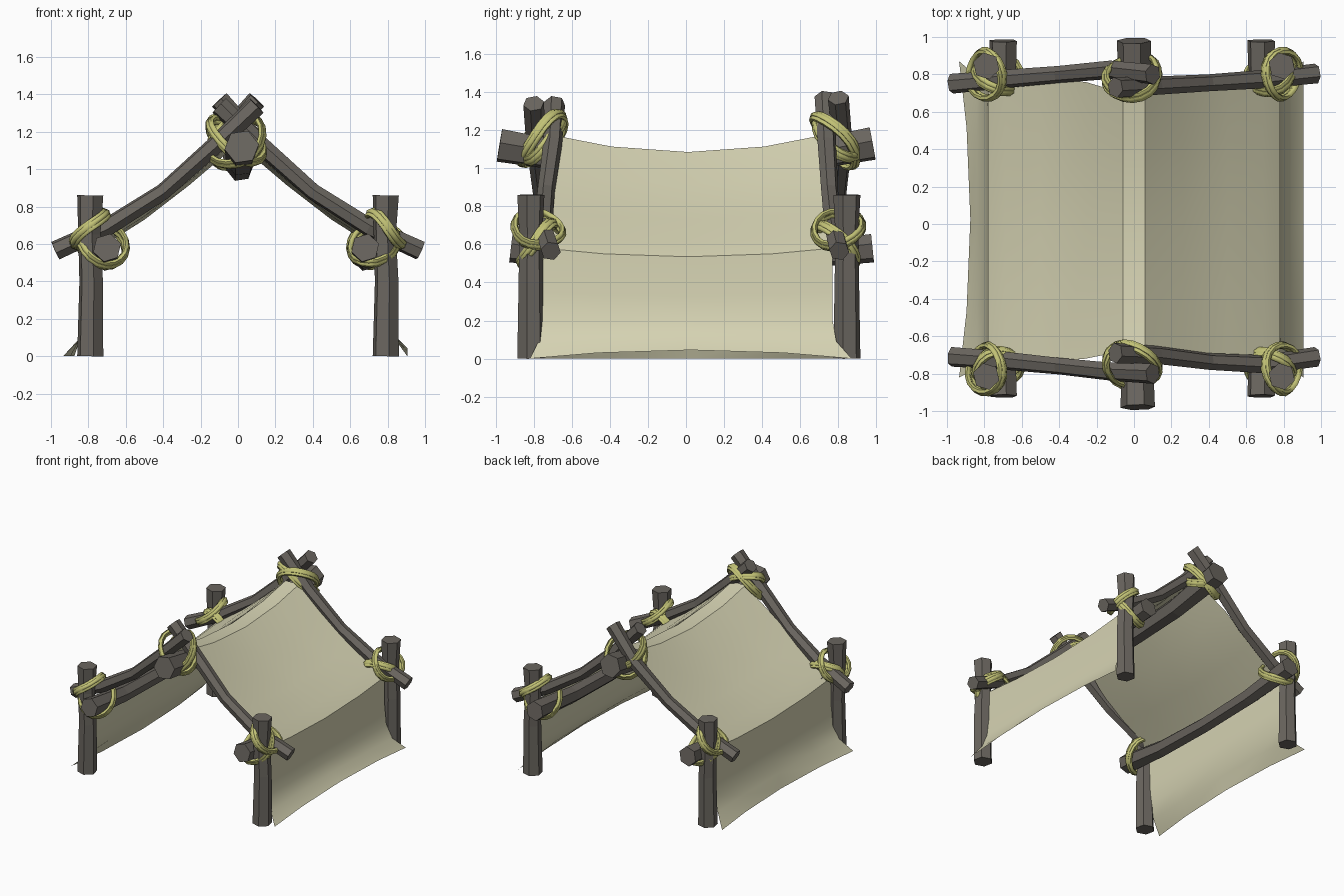
import bpy, math
from mathutils import Vector as V

if "Cube" in bpy.data.objects:
    bpy.data.objects.remove(bpy.data.objects["Cube"])


def material(name, rgb):
    m = bpy.data.materials.new(name)
    m.diffuse_color = (*rgb, 1)
    m.use_nodes = True
    m.node_tree.nodes["Principled BSDF"].inputs["Base Color"].default_value = m.diffuse_color
    return m


WOOD = material("wood", (0.145, 0.132, 0.115))
CLOTH = material("canvas", (0.67, 0.65, 0.45))
ROPE = material("rope", (0.54, 0.54, 0.18))


def add_mesh(name, verts, faces, mat, smooth=None):
    me = bpy.data.meshes.new(name)
    me.from_pydata(verts, [], faces)
    me.materials.append(mat)
    ob = bpy.data.objects.new(name, me)
    bpy.context.collection.objects.link(ob)
    if smooth:
        bpy.ops.object.select_all(action='DESELECT')
        ob.select_set(True)
        bpy.context.view_layer.objects.active = ob
        bpy.ops.object.shade_smooth_by_angle(angle=math.radians(smooth))
    return ob


def tube(path, radii, ref, sides, closed=False, phase=0.0):
    """Sweep a polygon along a path; returns vertices and faces."""
    path = [V(p) for p in path]
    n, verts, faces = len(path), [], []
    for i, p in enumerate(path):
        if closed:
            t = path[(i + 1) % n] - path[i - 1]
        else:
            t = path[min(i + 1, n - 1)] - path[max(i - 1, 0)]
        a = t.cross(ref).normalized()
        b = a.cross(t).normalized()
        for k in range(sides):
            ang = phase + math.tau * k / sides
            verts.append(p + (a * math.cos(ang) + b * math.sin(ang)) * radii[i])
    for i in range(n if closed else n - 1):
        j = (i + 1) % n
        for k in range(sides):
            m = (k + 1) % sides
            faces.append((i * sides + k, j * sides + k, j * sides + m, i * sides + m))
    if not closed:
        faces.append(tuple(range(sides)))
        faces.append(tuple((n - 1) * sides + k for k in reversed(range(sides))))
    return verts, [f[::-1] for f in faces]


def pole(name, path, radii, ref=(0, 0, 1), phase=0.3):
    add_mesh(name, *tube(path, radii, V(ref), 6, phase=phase), WOOD)


def lashing(name, centre, loops):
    """Loops of three parallel strands, each given by two half-axes."""
    verts, faces = [], []
    for off, u, v in loops:
        c, u, v = V(centre) + V(off), V(u), V(v)
        nrm = u.cross(v).normalized()
        for s in (-1, 0, 1):
            grow = 1.0 if s else 1.06
            ring = []
            for i in range(18):
                a = math.tau * i / 18
                ring.append(c + (u * math.cos(a) + v * math.sin(a)) * grow
                            + nrm * (s * 0.017 + 0.012 * math.sin(2 * a)))
            vs, fs = tube(ring, [0.0155] * 18, nrm, 6, closed=True)
            faces += [tuple(k + len(verts) for k in f) for f in fs]
            verts += vs
    add_mesh(name, verts, faces, ROPE, 60)


# Upright corner posts and their lashings
for side, s in (("left", -1), ("right", 1)):
    for end, e, y, yl in (("front", -1, -0.815, -0.775), ("back", 1, 0.845, 0.80)):
        x = 0.79 * s
        pole(f"{end}_{side}_post",
             [(x, y, 0), (x + 0.005, y, 0.4), (x - 0.005, y, 0.65), (x, y, 0.86)],
             [0.073, 0.066, 0.062, 0.073], ref=(0, 1, 0))
        lashing(f"{end}_{side}_lashing", (x, yl, 0.68), [
            ((0, 0, 0), (0.085 * s, 0, -0.085), (0.005 * s, 0.125 * e, 0.015)),
            ((-0.065 * s, 0, -0.08), (0.115 * s, -0.015 * e, 0.06),
             (0.045 * s, 0.09 * e, -0.09))])

# Side beams and the ridge beam, all sagging
for side, x in (("left", -0.70), ("right", 0.68)):
    pole(f"{side}_beam",
         [(x, -0.92, 0.58), (x, -0.5, 0.53), (x, 0, 0.515), (x, 0.5, 0.53), (x, 0.98, 0.58)],
         [0.077, 0.064, 0.06, 0.064, 0.077])
pole("ridge_beam",
     [(0.02, -0.98, 1.12), (0.015, -0.5, 1.04), (0.01, 0, 1.005), (0.005, 0.5, 1.04), (0, 0.98, 1.13)],
     [0.093, 0.078, 0.072, 0.078, 0.093], phase=0.15)

# Bent rafters crossing above the ridge: y at eave, middle, ridge, tip
PROFILE = [(-0.975, 0.565), (-0.70, 0.69), (-0.40, 0.88), (-0.12, 1.13), (0.10, 1.365)]
for name, s, ys in (("front_left_rafter", 1, (-0.71, -0.73, -0.76, -0.79, -0.80)),
                    ("front_right_rafter", -1, (-0.71, -0.75, -0.735, -0.70, -0.69)),
                    ("back_left_rafter", 1, (0.75, 0.775, 0.80, 0.825, 0.80)),
                    ("back_right_rafter", -1, (0.805, 0.775, 0.755, 0.74, 0.73))):
    dz = 0.005 if "back" in name else -0.025
    pole(name, [(x * s, y, z + (dz if x > 0 else 0)) for (x, z), y in zip(PROFILE, ys)],
         [0.054, 0.05, 0.046, 0.05, 0.056], ref=(0, 1, 0))

# Ridge lashings
for end, e, y in (("front", -1, -0.755), ("back", 1, 0.785)):
    lashing(f"{end}_ridge_lashing", (-0.01, y, 1.15), [
        ((0, 0, 0), (0.135, 0, 0.07), (0.03, 0.11 * e, -0.11)),
        ((0, 0, 0.01), (0.14, 0.02 * e, -0.085), (0.02, -0.10 * e, 0.075))])

# Canvas: half profile rows of (x, z, front y, back y, middle rise)
HALF = [(0.06, 1.17, -0.68, 0.70, -0.085),
        (0.26, 0.985, -0.72, 0.76, -0.07),
        (0.50, 0.785, -0.74, 0.77, -0.055),
        (0.69, 0.655, -0.75, 0.77, -0.045),
        (0.78, 0.58, -0.75, 0.77, -0.045),
        (0.785, 0.35, -0.75, 0.77, -0.02),
        (0.80, 0.20, -0.755, 0.77, 0.0),
        (0.84, 0.09, -0.775, 0.79, 0.02),
        (0.905, 0.0, -0.82, 0.87, 0.045)]
rows = [(-1, r) for r in reversed(HALF)] + [(1, r) for r in HALF]
STATIONS = (-1, -0.58, 0, 0.58, 1)
verts, faces = [], []
for s, (x, z, y0, y1, rise) in rows:
    for t in STATIONS:
        w = 1 - t * t
        # The left hem flares at its corners and lies flat on the ground
        flare = 0.03 - 0.06 * w if (s < 0 and z == 0) else 0
        up = 0 if (s < 0 and z == 0) else rise * w
        verts.append((s * (x + flare), (y0 + y1) / 2 + t * (y1 - y0) / 2, z + up))
n = len(STATIONS)
for i in range(len(rows) - 1):
    for k in range(n - 1):
        a = i * n + k
        faces.append((a, a + n, a + n + 1, a + 1))
add_mesh("canvas_cover", verts, faces, CLOTH, 33)
